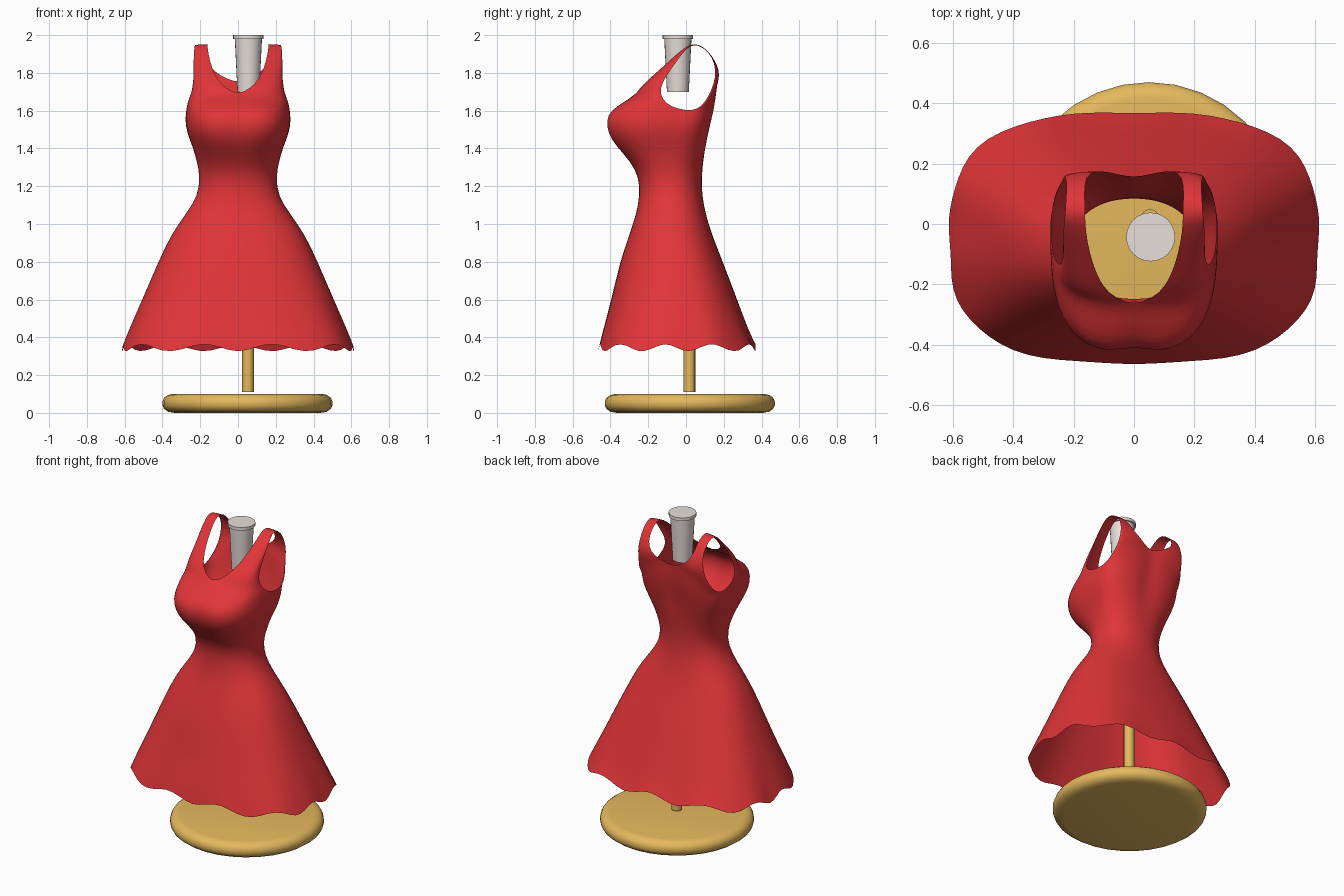
import bpy, bmesh, math

if "Cube" in bpy.data.objects:
    bpy.data.objects.remove(bpy.data.objects["Cube"])

def material(name, rgb):
    m = bpy.data.materials.new(name)
    m.diffuse_color = (*rgb, 1)
    m.use_nodes = True
    m.node_tree.nodes["Principled BSDF"].inputs["Base Color"].default_value = m.diffuse_color
    return m

RED = material("red_cloth", (0.75, 0.035, 0.04))
GOLD = material("pale_wood", (0.78, 0.48, 0.11))
GREY = material("warm_grey", (0.80, 0.74, 0.71))

def finish(bm, name, mat, angle):
    me = bpy.data.meshes.new(name)
    bm.to_mesh(me)
    bm.free()
    me.materials.append(mat)
    ob = bpy.data.objects.new(name, me)
    bpy.context.collection.objects.link(ob)
    bpy.ops.object.select_all(action='DESELECT')
    ob.select_set(True)
    bpy.context.view_layer.objects.active = ob
    bpy.ops.object.shade_smooth_by_angle(angle=math.radians(angle))
    return ob

def lathe(name, profile, x, y, sides, mat):
    bm = bmesh.new()
    rings = [[bm.verts.new((x + r * math.cos(2 * math.pi * k / sides),
                            y + r * math.sin(2 * math.pi * k / sides), z))
              for k in range(sides)] for r, z in profile]
    for a, b in zip(rings, rings[1:]):
        for k in range(sides):
            j = (k + 1) % sides
            bm.faces.new((a[k], a[j], b[j], b[k]))
    bm.faces.new(rings[0][::-1])
    bm.faces.new(rings[-1])
    return finish(bm, name, mat, 35)

Q = 10  # columns per quarter of the dress

def section(inner, outer, n, dent):
    """Rounded quarter section from the centre line to the side."""
    pts = []
    for k in range(Q + 1):
        a = math.pi / 2 * k / Q
        s, c = math.sin(a), max(math.cos(a), 0)
        r = (s ** n + c ** n) ** (-1 / n)
        s, c = s * r, c * r
        x = inner[0] + (outer[0] - inner[0]) * s
        y = outer[1] + (inner[1] - outer[1]) * c
        y -= dent * inner[1] * math.exp(-(x / 0.06) ** 2)
        z = inner[2] + (outer[2] - inner[2]) * k / Q
        pts.append([x, y, z])
    pts[0][0] = inner[0]
    return pts

# Skirt and bodice rings: height, half width, side y, front y, back y, squareness
RINGS = [(.345, .612, -.05, -.462, .370, 3.0), (.42, .585, -.05, -.445, .335, 2.9),
         (.60, .507, -.05, -.395, .270, 2.7), (.80, .422, -.06, -.350, .195, 2.5),
         (.95, .352, -.07, -.298, .135, 2.4), (1.05, .278, -.08, -.264, .105, 2.3),
         (1.15, .212, -.08, -.245, .085, 2.2), (1.25, .202, -.08, -.250, .083, 2.2),
         (1.33, .217, -.07, -.295, .092, 2.4), (1.41, .240, -.06, -.375, .108, 2.6),
         (1.48, .270, -.05, -.422, .122, 2.9), (1.55, .280, -.02, -.430, .138, 3.0),
         (1.60, .274, 0, -.408, .150, 3.0)]
# Shoulder strip: neckline edge and armhole edge, from chest over to back
STRIP = [((0, -.335, 1.65), (.272, -.08, 1.62)), ((0, -.268, 1.685), (.26, -.125, 1.66)),
         ((.06, -.248, 1.715), (.245, -.138, 1.70)), ((.108, -.205, 1.76), (.237, -.125, 1.75)),
         ((.138, -.13, 1.825), (.234, -.09, 1.805)), ((.155, -.06, 1.89), (.235, -.045, 1.868)),
         ((.162, 0, 1.94), (.232, 0, 1.928)), ((.162, .04, 1.957), (.228, .04, 1.953)),
         ((.164, .09, 1.942), (.225, .09, 1.937)), ((.163, .14, 1.89), (.222, .14, 1.885)),
         ((.150, .170, 1.83), (.23, .16, 1.81)), ((.10, .177, 1.79), (.235, .147, 1.74)),
         ((.05, .170, 1.765), (.245, .125, 1.69)), ((0, .168, 1.75), (.258, .10, 1.645)),
         ((0, .162, 1.68), (.27, .06, 1.605))]

def build_dress():
    bm = bmesh.new()

    def skin(rows):
        vs = [[bm.verts.new(p) for p in row] for row in rows]
        for a, b in zip(vs, vs[1:]):
            for k in range(len(a) - 1):
                bm.faces.new((a[k], a[k + 1], b[k + 1], b[k]))

    rows = []
    for i, (z, rx, yc, yf, yb, n) in enumerate(RINGS):
        up = max(0, min(1, (z - 1.3) / 0.2))
        front = section((0, yf, z), (rx, yc, z), n, .04 * up)
        back = section((0, yb, z), (rx, yc, z), n, .1 * up)
        row = front + back[-2::-1]
        # Wavy hem fading out upwards
        amp = (1, .45, .1)[i] if i < 3 else 0
        for k, p in enumerate(row):
            wave = math.cos(11 * math.pi * k / (2 * Q)) * amp
            p[2] -= .03 * wave
            p[0] *= 1 + .008 * wave
            p[1] *= 1 + .008 * wave
        rows.append(row)
    skin(rows)

    top = rows[-1]
    strip = [top[:Q + 1]]
    for i, (a, b) in enumerate(STRIP):
        n = 2.8 if i == 0 else 2.4
        dent = .03 if i == 0 else (.08 if i > 11 else 0)
        strip.append(section(a, b, n, dent))
    strip.append(top[:Q - 1:-1])
    skin(strip)
    bmesh.ops.remove_doubles(bm, verts=bm.verts, dist=1e-5)
    ob = finish(bm, "dress", RED, 80)
    m = ob.modifiers.new("Mirror", 'MIRROR')
    m.use_axis[0] = True
    ob.modifiers.move(len(ob.modifiers) - 1, 0)
    s = ob.modifiers.new("Subdivision", 'SUBSURF')
    s.levels = s.render_levels = 1
    ob.modifiers.move(len(ob.modifiers) - 1, 1)

build_dress()

# Stand
lathe("stand_base", [(.385, 0), (.42, .006), (.442, .022), (.45, .04), (.45, .06),
                     (.442, .08), (.42, .095), (.395, .1)], .05, .02, 32, GOLD)
lathe("stand_pole", [(.031, .11), (.031, 1.2)], .053, .018, 16, GOLD)
# Neck plug
lathe("neck_post", [(.058, 1.70), (.072, 1.98)], .055, -.043, 24, GREY)
lathe("neck_cap", [(.081, 1.98), (.081, 2.0)], .055, -.043, 24, GREY)
